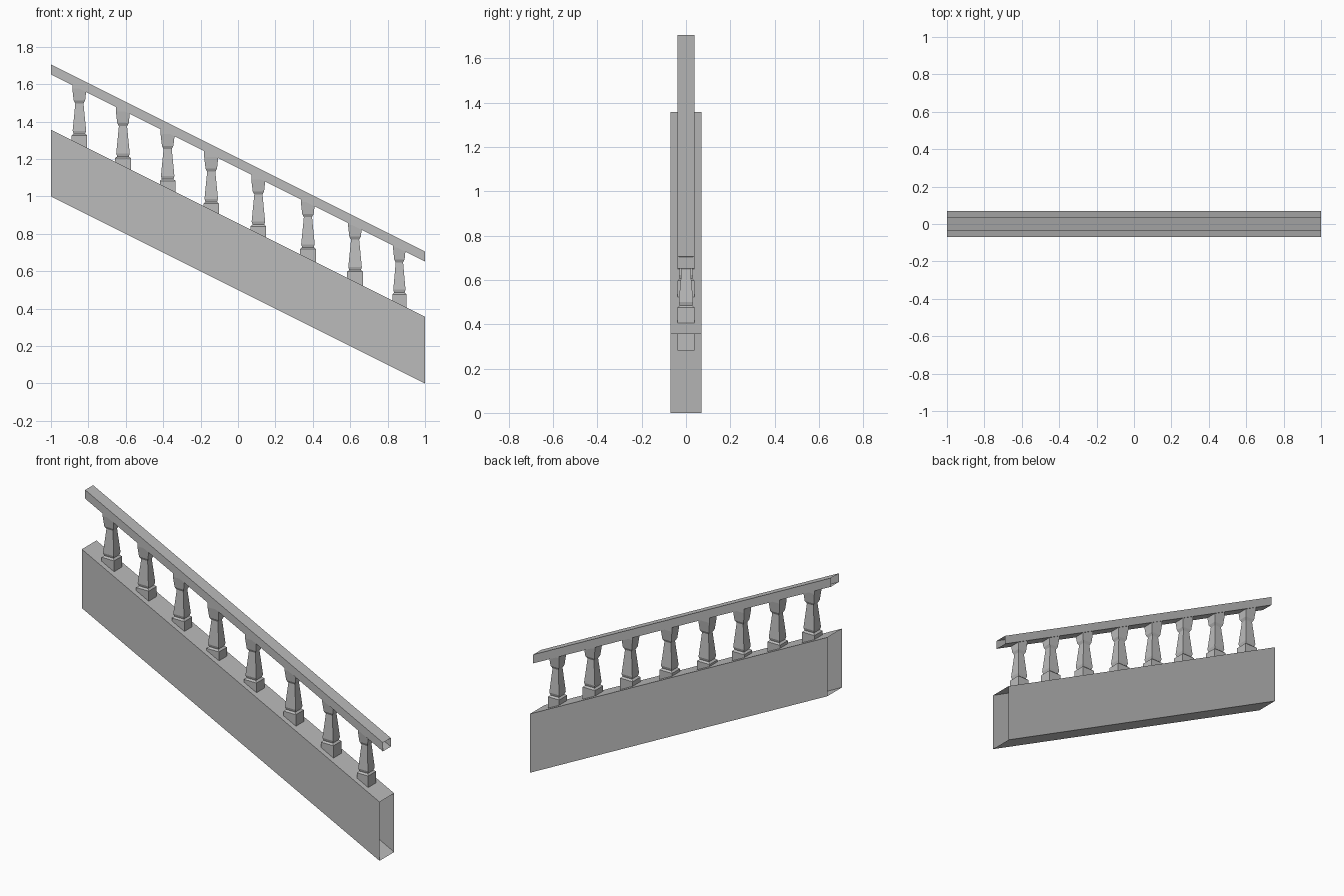
import bpy
import bmesh

if "Cube" in bpy.data.objects:
    bpy.data.objects.remove(bpy.data.objects["Cube"], do_unlink=True)

stone = bpy.data.materials.new("grey_stone")
stone.use_nodes = True
GREY = (0.5, 0.5, 0.5, 1.0)
stone.diffuse_color = GREY
stone.node_tree.nodes["Principled BSDF"].inputs["Base Color"].default_value = GREY


def loft(name, rings, cap):
    """Join a list of four-cornered rings with flat side faces."""
    bm = bmesh.new()
    loops = [[bm.verts.new(p) for p in ring] for ring in rings]
    for a, b in zip(loops, loops[1:]):
        for i in range(4):
            j = (i + 1) % 4
            bm.faces.new((a[i], a[j], b[j], b[i]))
    if cap:
        bm.faces.new(loops[0][::-1])
        bm.faces.new(loops[-1])
    bmesh.ops.recalc_face_normals(bm, faces=bm.faces)
    mesh = bpy.data.meshes.new(name)
    bm.to_mesh(mesh)
    bm.free()
    mesh.materials.append(stone)
    obj = bpy.data.objects.new(name, mesh)
    bpy.context.collection.objects.link(obj)
    return obj


def sloped_tube(name, half_y, low, high):
    """Hollow box with open ends; low and high are its heights at x = 1."""
    rings = []
    for x in (-1, 1):
        rise = 0.5 * (1 - x)
        rings.append([(x, -half_y, low + rise), (x, half_y, low + rise),
                      (x, half_y, high + rise), (x, -half_y, high + rise)])
    return loft(name, rings, False)


def baluster(name, x, base_top, half_x, half_y=0.038):
    """Square turned post: base block, neck, tapered body, flared head."""
    head_top = 1.18 - 0.5 * x - base_top
    profile = [(1.0, -0.195), (1.0, 0.0), (0.74, 0.009), (0.86, 0.025),
               (0.52, 0.171), (0.73, 0.187), (0.9, 0.25), (0.9, head_top)]
    rings = []
    for s, z in profile:
        rings.append([(x + sx * s * half_x, sy * s * half_y, base_top + z)
                      for sx, sy in ((-1, -1), (1, -1), (1, 1), (-1, 1))])
    return loft(name, rings, True)


# Stair side and handrail
sloped_tube("stair_side", 0.07, 0.0, 0.357)
sloped_tube("handrail", 0.038, 0.652, 0.705)

# Row of balusters, slightly uneven along the slope
centres = (-0.848, -0.615, -0.376, -0.143, 0.109, 0.374, 0.626, 0.863)
for i, cx in enumerate(centres):
    width = 0.038 if i == 7 else 0.042
    baluster(f"baluster_{i + 1}", cx, 1.326 - 0.1214 * i, width)
